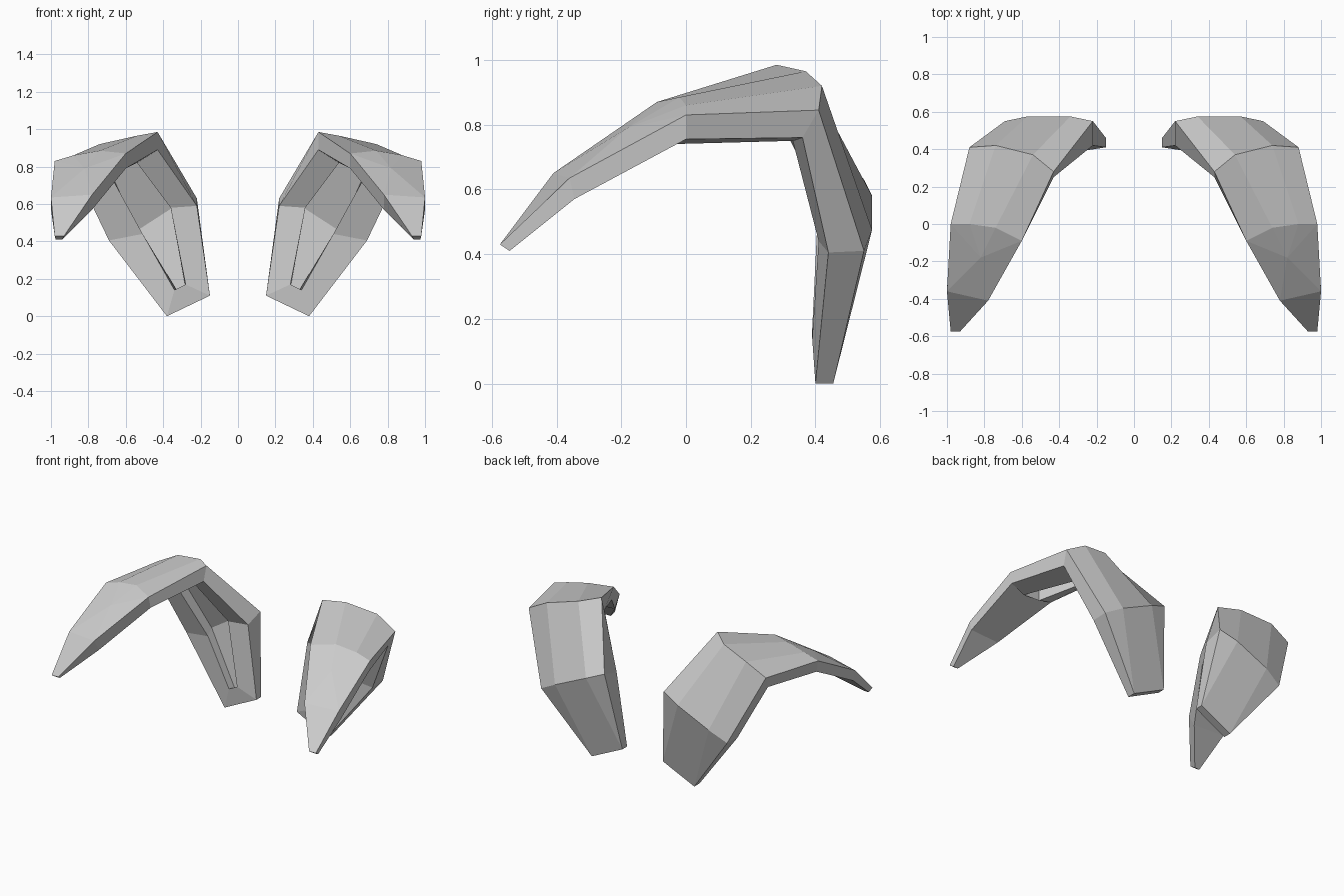
import bpy, bmesh
from mathutils import Vector

if "Cube" in bpy.data.objects:
    bpy.data.objects.remove(bpy.data.objects["Cube"])

# Edge rails, each running from the front tip over the top to the rear foot
INNER = [(.93, -.575, .43), (.78, -.41, .65), (.60, -.09, .87),
         (.43, .28, .985), (.22, .55, .63), (.15, .46, .11)]
OUTER = [(.98, -.575, .43), (1.0, -.36, .635), (.98, 0, .83),
         (.88, .41, .845), (.69, .55, .41), (.38, .455, 0)]
INNER_LOW = [(.94, -.545, .41), (.78, -.36, .57), (.60, -.07, .79),
             (.43, .25, .89), (.22, .42, .59), (.15, .41, .11)]
OUTER_LOW = [(.975, -.545, .41), (1.0, -.345, .57), (.97, 0, .755),
             (.86, .36, .76), (.69, .44, .405), (.38, .40, 0)]
# Ridges on the crown (middle sections only)
RIDGE_A = [(.74, -.02, .885), (.54, .37, .965), (.34, .575, .58)]
RIDGE_B = [(.88, 0, .86), (.74, .42, .92), (.57, .575, .475)]
# Lips of the channel on the underside
LIP_A = [(.72, -.04, .745), (.54, .31, .82), (.36, .41, .58), (.28, .39, .17)]
LIP_B = [(.84, -.04, .74), (.68, .33, .75), (.51, .41, .44), (.34, .39, .14)]
BROW = (.82, -.18, .79)


def toward(p, q, t):
    return Vector(p).lerp(Vector(q), t)


def build_guard(name, side):
    bm = bmesh.new()

    def rail(pts):
        return [bm.verts.new((side * p[0], p[1], p[2])) for p in pts]

    def strip(a, b):
        for i in range(len(a) - 1):
            bm.faces.new((a[i], b[i], b[i + 1], a[i + 1]))

    a, d, al, dl = map(rail, (INNER, OUTER, INNER_LOW, OUTER_LOW))
    b, c, e, f = map(rail, (RIDGE_A, RIDGE_B, LIP_A, LIP_B))
    brow = rail([BROW])[0]

    # Outer skin: tip, fan around the brow, crown, foot
    strip(a[:2], d[:2])
    ring = [a[1], d[1], d[2], c[0], b[0], a[2]]
    for i in range(6):
        bm.faces.new((brow, ring[i], ring[(i + 1) % 6]))
    strip(a[2:5], b)
    strip(b, c)
    strip(c, d[2:5])
    bm.faces.new((a[4], b[2], a[5]))
    bm.faces.new((b[2], c[2], d[5], a[5]))
    bm.faces.new((c[2], d[4], d[5]))

    # Side walls and end caps
    strip(a, al)
    strip(d, dl)
    bm.faces.new((a[0], d[0], dl[0], al[0]))
    bm.faces.new((a[5], d[5], dl[5], al[5]))

    # Underside: closed front arm, then a rim around the channel
    strip(al[:3], dl[:3])
    strip(al[2:], e)
    strip(dl[2:], f)
    bm.faces.new((al[2], dl[2], f[0], e[0]))
    bm.faces.new((al[5], dl[5], f[3], e[3]))

    # Recessed channel floor
    foot = (toward(INNER[5], OUTER[5], .5),)
    g = rail([toward(p, q, .5) for p, q in zip(LIP_A, RIDGE_A + list(foot))])
    h = rail([toward(p, q, .5) for p, q in zip(LIP_B, RIDGE_B + list(foot))])
    strip(e, g)
    strip(f, h)
    strip(g, h)
    bm.faces.new((e[0], f[0], h[0], g[0]))
    bm.faces.new((e[3], f[3], h[3], g[3]))

    bmesh.ops.recalc_face_normals(bm, faces=bm.faces)
    mesh = bpy.data.meshes.new(name)
    bm.to_mesh(mesh)
    bm.free()
    bpy.context.collection.objects.link(bpy.data.objects.new(name, mesh))


build_guard("right_shoulder_guard", 1)
build_guard("left_shoulder_guard", -1)
